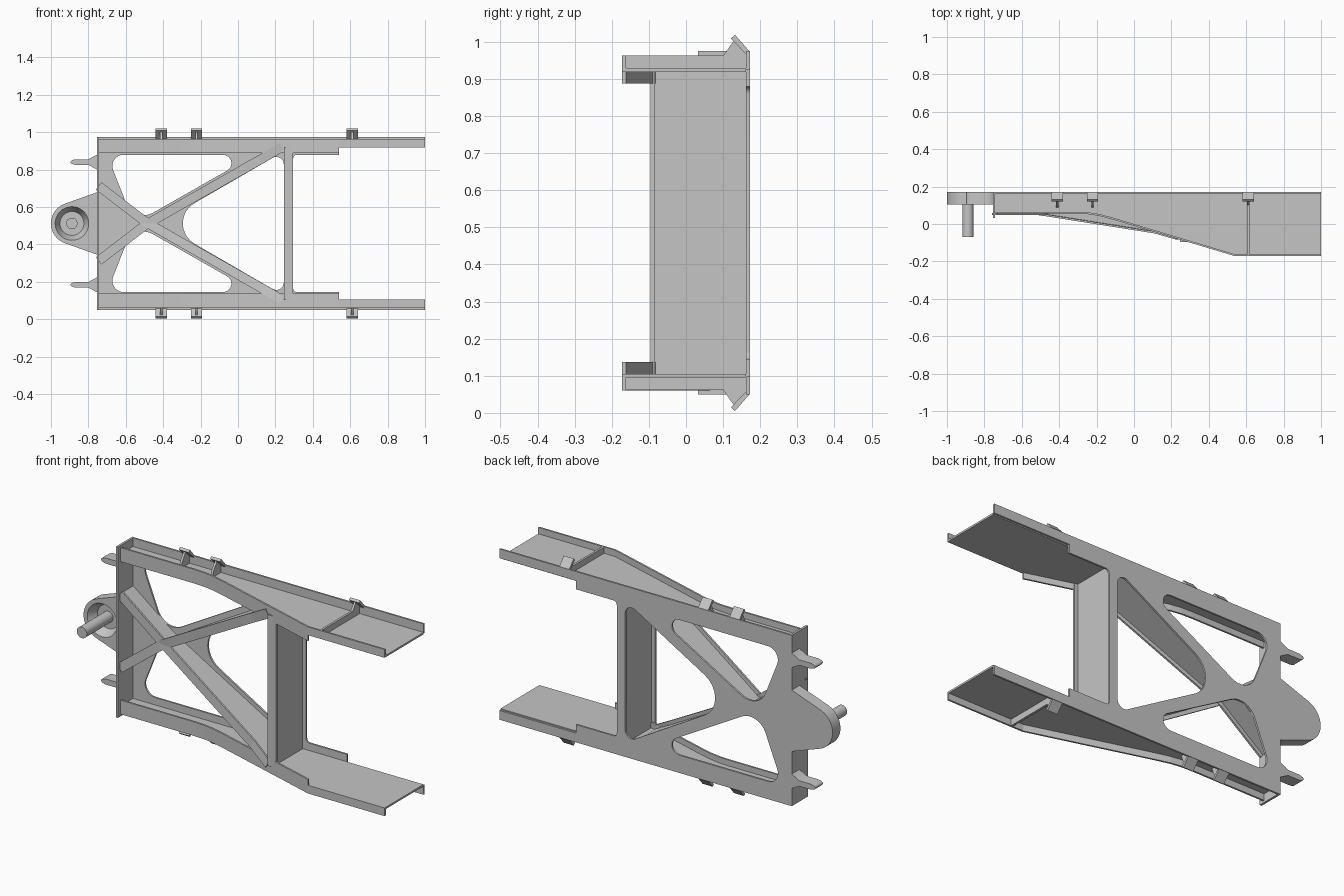
import bpy, bmesh, math
from mathutils import Vector

if "Cube" in bpy.data.objects:
    bpy.data.objects.remove(bpy.data.objects["Cube"])

ZC = 0.512            # mid height; parts are mirrored above and below it
BACK = 0.172          # rear face
T = 0.01              # sheet thickness

steel = bpy.data.materials.new("grey_steel")
steel.diffuse_color = (0.56, 0.56, 0.56, 1)
steel.use_nodes = True
steel.node_tree.nodes["Principled BSDF"].inputs["Base Color"].default_value = steel.diffuse_color


def make(name, verts, faces):
    me = bpy.data.meshes.new(name)
    bm = bmesh.new()
    vs = [bm.verts.new(v) for v in verts]
    for f in faces:
        bm.faces.new([vs[i] for i in f])
    bmesh.ops.recalc_face_normals(bm, faces=bm.faces)
    bm.to_mesh(me)
    bm.free()
    me.materials.append(steel)
    ob = bpy.data.objects.new(name, me)
    bpy.context.collection.objects.link(ob)
    return ob


def strip(name, path, half, front, back):
    """Bar following (x, h) points; front/back give y at each x."""
    p = [Vector(q) for q in path]
    verts, faces = [], []
    for i, q in enumerate(p):
        d = (p[min(i + 1, len(p) - 1)] - p[max(i - 1, 0)]).normalized()
        n = Vector((-d.y, d.x)) * half
        for s, y in ((1, front), (-1, front), (-1, back), (1, back)):
            c = q + n * s
            verts.append((c.x, y(q.x), ZC + c.y))
    for i in range(len(p) - 1):
        a = 4 * i
        faces += [(a + k, a + (k + 1) % 4, a + 4 + (k + 1) % 4, a + 4 + k) for k in range(4)]
    e = len(verts) - 4
    faces += [(0, 1, 2, 3), (e, e + 1, e + 2, e + 3)]
    return make(name, verts, faces)


def prism_x(name, poly, x0, x1, s=1):
    """Extrude a (y, h) polygon along x."""
    n = len(poly)
    verts = [(x, y, ZC + s * h) for x in (x0, x1) for y, h in poly]
    faces = [tuple(range(n)), tuple(range(n, 2 * n))]
    faces += [(k, (k + 1) % n, n + (k + 1) % n, n + k) for k in range(n)]
    return make(name, verts, faces)


def box(name, x0, x1, y0, y1, h0, h1):
    return prism_x(name, [(y0, h0), (y1, h0), (y1, h1), (y0, h1)], x0, x1)


def rounded(corners, seg=8):
    """Round the corners of an (x, h, radius) polygon."""
    out = []
    n = len(corners)
    for i, (x, h, r) in enumerate(corners):
        c = Vector((x, h))
        if r == 0:
            out.append(c)
            continue
        a = (Vector(corners[i - 1][:2]) - c).normalized()
        b = (Vector(corners[(i + 1) % n][:2]) - c).normalized()
        half = a.angle(b) / 2
        centre = c + (a + b).normalized() * (r / math.sin(half))
        u = c + a * (r / math.tan(half)) - centre
        v = c + b * (r / math.tan(half)) - centre
        a0 = math.atan2(u.y, u.x)
        turn = (math.atan2(v.y, v.x) - a0 + math.pi) % (2 * math.pi) - math.pi
        for k in range(seg + 1):
            t = a0 + turn * k / seg
            out.append(centre + Vector((math.cos(t), math.sin(t))) * r)
    return out


def plate(name, loops, y0, y1):
    """Flat plate in the xz plane; loops after the first are holes."""
    cu = bpy.data.curves.new(name, 'CURVE')
    cu.dimensions = '2D'
    cu.fill_mode = 'BOTH'
    cu.extrude = (y1 - y0) / 2
    for loop in loops:
        sp = cu.splines.new('POLY')
        sp.points.add(len(loop) - 1)
        for pt, q in zip(sp.points, loop):
            pt.co = (q[0], q[1], 0, 1)
        sp.use_cyclic_u = True
    tmp = bpy.data.objects.new(name + "_curve", cu)
    bpy.context.collection.objects.link(tmp)
    bpy.context.view_layer.update()
    me = bpy.data.meshes.new_from_object(tmp.evaluated_get(bpy.context.evaluated_depsgraph_get()))
    bpy.data.objects.remove(tmp)
    for v in me.vertices:
        x, h, d = v.co
        v.co = (x, (y0 + y1) / 2 - d, ZC + h)
    bm = bmesh.new()
    bm.from_mesh(me)
    bmesh.ops.remove_doubles(bm, verts=bm.verts, dist=1e-5)
    bmesh.ops.recalc_face_normals(bm, faces=bm.faces)
    bm.to_mesh(me)
    bm.free()
    me.materials.clear()
    me.materials.append(steel)
    ob = bpy.data.objects.new(name, me)
    bpy.context.collection.objects.link(ob)
    return ob


def lathe(name, profile, x, h, n=32):
    """Revolve (radius, y) points around a y axis."""
    verts = [(x + r * math.cos(2 * math.pi * k / n), y, ZC + h + r * math.sin(2 * math.pi * k / n))
             for r, y in profile for k in range(n)]
    faces = [(j * n + k, j * n + (k + 1) % n, (j + 1) * n + (k + 1) % n, (j + 1) * n + k)
             for j in range(len(profile) - 1) for k in range(n)]
    faces.append(tuple(range(len(verts) - n, len(verts))))
    return make(name, verts, faces)


def interp(pts):
    def f(x):
        for (xa, ya), (xb, yb) in zip(pts, pts[1:]):
            if x <= xb:
                return ya + (yb - ya) * max(0, x - xa) / (xb - xa)
        return pts[-1][1]
    return f


def shift(f, d):
    return lambda x: f(x) + d


beam_pts = [(-0.75, 0.055), (-0.3, 0.055), (-0.24, 0.052), (-0.18, 0.042), (-0.1, 0.02),
            (-0.02, -0.004), (0.54, -0.172), (1.0, -0.172)]
beam_front = interp(beam_pts)
brace_front = interp([(-0.75, 0.048), (-0.5, 0.048), (0.12, -0.05), (0.25, -0.087)])
back_inner = lambda x: BACK - T

# rear plate with windows and rear lips of both arms
half_outline = [(0.295, 0.367, 0.02), (0.54, 0.367, 0), (0.54, 0.413, 0), (1, 0.413, 0),
                (1, 0.463, 0), (-0.75, 0.463, 0)]
mirror = [(x, -h, r) for x, h, r in reversed(half_outline)]
side_window = rounded([(-0.70, 0.367, 0.06), (0.09, 0.367, 0.045), (-0.555, 0, 0.1)])
centre_window = rounded([(-0.42, 0, 0.125), (0.245, 0.385, 0.04), (0.245, -0.385, 0.04)])
plate("rear_plate", [rounded(half_outline + mirror), side_window,
                     [(x, -h) for x, h in side_window], centre_window], BACK - T, BACK)

# end plate and cross post
box("end_plate", -0.755, -0.743, 0.033, BACK, -0.463, 0.463)
box("post_web", 0.265, 0.275, -0.09, BACK - T, -0.41, 0.41)
post_y = beam_front(0.27)
box("post_flange", 0.245, 0.295, post_y - 0.004, post_y + 0.008, -0.41, 0.41)

for s, side in ((1, "upper"), (-1, "lower")):
    # arm: web sheet and front lips
    xs = [x for x, _ in beam_pts]
    strip(side + "_arm_web", [(x, s * 0.412) for x in xs], 0.005, beam_front, back_inner)
    strip(side + "_arm_front_lip", [(x, s * 0.4135) for x in xs[:-1]], 0.038,
          beam_front, shift(beam_front, T))
    box(side + "_arm_tip_lip", 0.54, 1.0, -0.172, -0.162, s * 0.407, s * 0.4515)
    # diagonal brace, T section
    path = [(-0.745, s * 0.2), (-0.5, s * 0.012), (-0.46, -s * 0.012), (0.12, -s * 0.342), (0.235, -s * 0.408)]
    strip(side + "_brace_flange", path, 0.025, brace_front, shift(brace_front, T))
    strip(side + "_brace_web", path, 0.005, brace_front, back_inner)
    # cross rib and angled tabs with gussets
    box(side + "_arm_rib", 0.605, 0.617, -0.165, BACK - T, s * 0.412, s * 0.4505)
    for i, x in enumerate((-0.41, -0.222, 0.611)):
        prism_x(f"{side}_tab_{i}", [(0.163, 0.453), (BACK, 0.461), (0.132, 0.507), (0.121, 0.497)],
                x - 0.03, x + 0.03, s)
        prism_x(f"{side}_gusset_{i}", [(0.163, 0.412), (0.085, 0.412), (0.1, 0.45), (0.128, 0.49), (0.165, 0.456)],
                x - 0.006, x + 0.006, s)
    # end lug with flared root
    lug = [(-0.75, 0.37), (-0.80, 0.343), (-0.87, 0.343), (-0.89, 0.337), (-0.897, 0.328),
           (-0.89, 0.319), (-0.87, 0.313), (-0.80, 0.313), (-0.75, 0.286)]
    plate(side + "_lug", [[(x, s * h) for x, h in lug]], 0.105, BACK)

# hub housing with conical recess and pin
HX, HR = -0.888, 0.112
arc = [(HX + HR * math.cos(math.radians(a)), HR * math.sin(math.radians(a))) for a in range(110, 251, 7)]
outline = [(-0.75, 0.168)] + arc + [(-0.75, -0.168)]
hole = [(HX + 0.09 * math.cos(k * math.pi / 16), 0.09 * math.sin(k * math.pi / 16)) for k in range(32)]
plate("hub_housing", [outline, hole], 0.105, 0.160)
plate("hub_back", [outline], 0.160, BACK)
dish = lathe("hub_recess", [(0.09, 0.105), (0.064, 0.155)], HX, 0)
dish.data.flip_normals()
lathe("hub_pin", [(0.0005, -0.07), (0.03, -0.07), (0.03, 0.156)], HX, 0)

# smooth the round parts, keep edges sharp
bpy.ops.object.select_all(action='DESELECT')
for ob in bpy.data.objects:
    if ob.name.startswith(("hub", "rear_plate")):
        ob.select_set(True)
        bpy.context.view_layer.objects.active = ob
bpy.ops.object.shade_smooth_by_angle(angle=math.radians(30))
